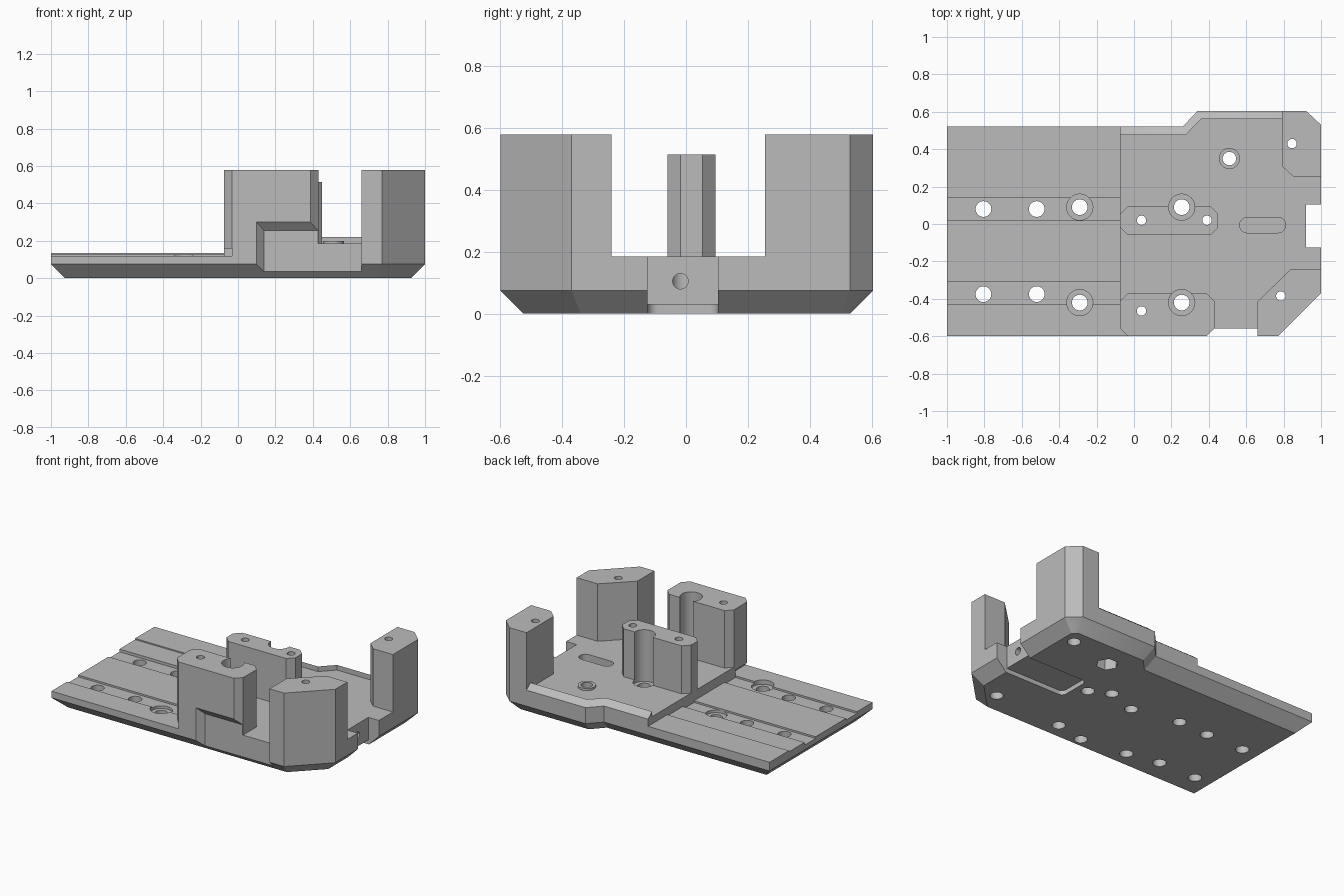
import bpy, bmesh, math

cube = bpy.data.objects.get("Cube")
if cube:
    bpy.data.objects.remove(cube, do_unlink=True)

GREY = (0.5, 0.5, 0.5, 1)
mat = bpy.data.materials.new("plain grey")
mat.use_nodes = True
mat.diffuse_color = GREY
mat.node_tree.nodes["Principled BSDF"].inputs["Base Color"].default_value = GREY
parts, cutters = [], []


def loft(name, rings, group=parts):
    """Closed solid through matching rings of 3D points."""
    bm = bmesh.new()
    loops = [[bm.verts.new(p) for p in ring] for ring in rings]
    n = len(loops[0])
    for low, high in zip(loops, loops[1:]):
        for i in range(n):
            j = (i + 1) % n
            bm.faces.new((low[i], low[j], high[j], high[i]))
    bm.faces.new(loops[0])
    bm.faces.new(loops[-1])
    bmesh.ops.recalc_face_normals(bm, faces=bm.faces)
    mesh = bpy.data.meshes.new(name)
    bm.to_mesh(mesh)
    bm.free()
    mesh.materials.append(mat)
    ob = bpy.data.objects.new(name, mesh)
    bpy.context.collection.objects.link(ob)
    group.append(ob)
    return ob


def level(points, z):
    return [(x, y, z) for x, y in points]


def prism(name, points, z0, z1, group=parts):
    return loft(name, [level(points, z0), level(points, z1)], group)


def rect(x0, x1, y0, y1):
    return [(x0, y0), (x1, y0), (x1, y1), (x0, y1)]


def clipped(x0, x1, y0, y1, c=0.042):
    return [(x0 + c, y0), (x1 - c, y0), (x1, y0 + c), (x1, y1 - c),
            (x1 - c, y1), (x0 + c, y1), (x0, y1 - c), (x0, y0 + c)]


def circle(x, y, r, n=32):
    return [(x + r * math.cos(math.tau * i / n), y + r * math.sin(math.tau * i / n))
            for i in range(n)]


def rounded(x0, x1, y0, y1, r):
    pts = []
    corners = ((x1 - r, y1 - r), (x0 + r, y1 - r), (x0 + r, y0 + r), (x1 - r, y0 + r))
    for k, (cx, cy) in enumerate(corners):
        for i in range(9):
            a = (k + i / 8) * math.pi / 2
            pts.append((cx + r * math.cos(a), cy + r * math.sin(a)))
    return pts


def cut(points, z0, z1):
    return prism("cutter", points, z0, z1, cutters)


DECK, LEFT = 0.185, -0.075

# Base plate with bevelled underside
outer = [(-1, -0.6), (0.77, -0.6), (1, -0.37), (1, 0.53), (0.92, 0.605),
         (0.34, 0.605), (0.26, 0.52), (-1, 0.52)]
under = [(-0.925, -0.525), (0.74, -0.525), (0.925, -0.34), (0.925, 0.5), (0.89, 0.53),
         (0.37, 0.53), (0.29, 0.445), (-0.925, 0.445)]
loft("base_plate", [level(under, 0), level(outer, 0.075), level(outer, 0.135)])

# Raised deck on the right part of the plate
deck = [(LEFT + 0.042, -0.6)] + outer[1:7] + [(LEFT, 0.52), (LEFT, -0.558)]
prism("raised_deck", deck, 0.12, DECK)

# Sloping lip along the back edge of the deck
lip_out = [(LEFT, 0.52), (0.26, 0.52), (0.34, 0.605), (0.79, 0.605)]
lip_in = [(LEFT, 0.475), (0.275, 0.475), (0.36, 0.562), (0.79, 0.562)]
loft("back_lip", [[(*a, DECK - 0.01), (*b, DECK - 0.01), (*b, 0.22), (*a, DECK)]
                  for a, b in zip(lip_out, lip_in)])

# Posts and corner towers
front = clipped(LEFT, 0.43, -0.6, -0.37)
prism("front_post", front, DECK, 0.58)
prism("middle_post", clipped(LEFT, 0.45, -0.06, 0.095), DECK, 0.515)
prism("front_tower", [(0.66, -0.6), (0.77, -0.6), (1, -0.37), (1, -0.24),
                      (0.84, -0.24), (0.66, -0.415)], DECK, 0.58)
prism("back_tower", [(0.79, 0.605), (0.92, 0.605), (1, 0.53), (1, 0.255),
                     (0.85, 0.255), (0.79, 0.31)], DECK, 0.58)
prism("hole_boss", circle(0.51, 0.35, 0.056), DECK, 0.2)

# Stepped strips and grooves on the low part of the plate
for y0, y1, z in ((-0.7, -0.43, 0.12), (-0.43, -0.31, 0.108), (-0.31, 0.02, 0.12),
                  (0.02, 0.14, 0.108), (0.14, 0.31, 0.127)):
    cut(rect(-1.1, LEFT + (0.042 if y0 < -0.6 else 0), y0, y1), z, 0.16)

# Bolt holes, some with counterbores
for y in (0.08, -0.375):
    for x in (-0.805, -0.52):
        cut(circle(x, y, 0.042), -0.1, 0.3)
for y in (0.09, -0.42):
    for x, floor in ((-0.29, 0.09), (0.255, 0.16)):
        cut(circle(x, y, 0.042), -0.1, 0.3)
        cut(circle(x, y, 0.07), floor, 0.7)
cut(circle(0.51, 0.35, 0.036), -0.1, 0.3)
cut(circle(0.51, 0.35, 0.07, 6), -0.1, 0.08)

# Screw holes through the posts and towers
for x, y in ((0.04, 0.02), (0.39, 0.02), (0.04, -0.465), (0.785, -0.385), (0.845, 0.43)):
    cut(circle(x, y, 0.025), -0.1, 0.7)
    cut(circle(x, y, 0.042), -0.1, 0.05)

# Cable notch, bottom pocket, top slot and side bore
cut(rect(0.92, 1.1, -0.125, 0.103), -0.1, 0.3)
cut(rounded(0.47, 1.05, -0.125, 0.103, 0.035), -0.1, 0.03)
cut(rounded(0.565, 0.81, -0.047, 0.035, 0.04), 0.08, 0.3)
bore = circle(-0.018, 0.105, 0.025)
loft("cutter", [[(x, y, z) for y, z in bore] for x in (0.7, 1.05)], cutters)

# Bevelled recess in the front wall
loft("cutter", [[(x, y, -0.1), (0.66, y, -0.1), (0.66, y, z), (x, y, z)]
                for x, y, z in ((0.06, -0.64, 0.345), (0.14, -0.56, 0.255))], cutters)


def bounds(ob):
    return [(min(v.co[k] for v in ob.data.vertices), max(v.co[k] for v in ob.data.vertices))
            for k in range(3)]


# Apply the cuts to every part they reach
for part in parts:
    box = bounds(part)
    for tool in cutters:
        if all(a[0] < b[1] and b[0] < a[1] for a, b in zip(box, bounds(tool))):
            mod = part.modifiers.new("cut", 'BOOLEAN')
            mod.operation = 'DIFFERENCE'
            mod.solver = 'EXACT'
            mod.object = tool
    graph = bpy.context.evaluated_depsgraph_get()
    graph.update()
    mesh = bpy.data.meshes.new_from_object(part.evaluated_get(graph))
    part.modifiers.clear()
    part.data = mesh
for tool in cutters:
    bpy.data.objects.remove(tool, do_unlink=True)

bpy.ops.object.select_all(action='DESELECT')
for part in parts:
    part.select_set(True)
bpy.context.view_layer.objects.active = parts[0]
bpy.ops.object.shade_smooth_by_angle(angle=math.radians(30))
